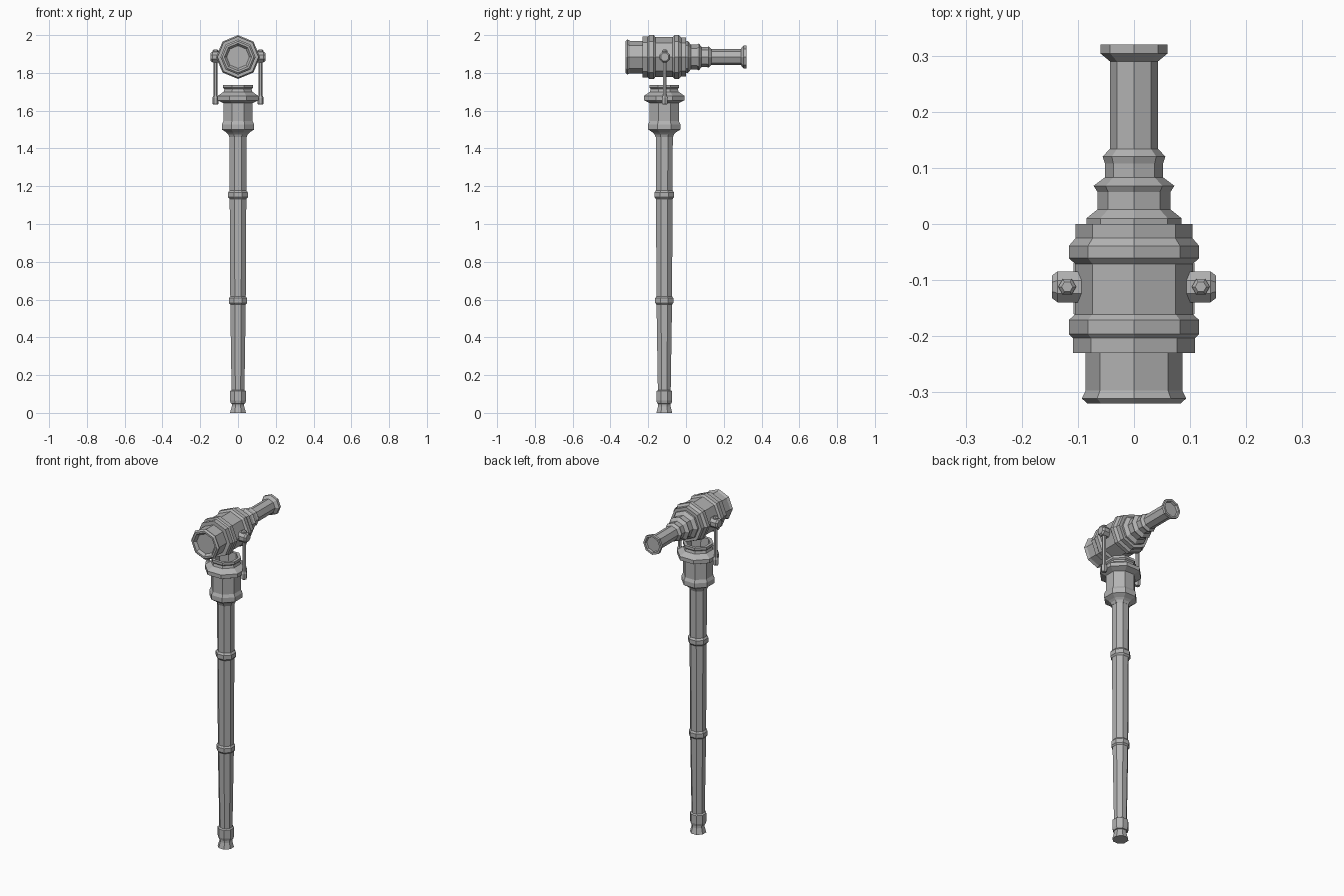
import bpy, bmesh, math
from mathutils import Matrix, Vector

grey = bpy.data.materials.new("plain grey")
grey.diffuse_color = (0.45, 0.45, 0.45, 1)


def lathe(name, profile, sides, loc, axis="Z", turn=0.0, scale=1.0):
    """Spin (radius, height) points into a flat-faced solid along an axis."""
    rot = {"Z": Matrix.Identity(3),
           "Y": Matrix.Rotation(-math.pi / 2, 3, "X"),
           "X": Matrix.Rotation(math.pi / 2, 3, "Y")}[axis]
    bm = bmesh.new()
    rings = []
    for r, h in profile:
        if r == 0:
            pts = [(0, 0, h)]
        else:
            pts = [(r * scale * math.cos(turn + 2 * math.pi * i / sides),
                    r * scale * math.sin(turn + 2 * math.pi * i / sides), h)
                   for i in range(sides)]
        rings.append([bm.verts.new(rot @ Vector(p) + Vector(loc)) for p in pts])
    for a, b in zip(rings, rings[1:]):
        for i in range(sides):
            j = (i + 1) % sides
            if len(a) == 1:
                bm.faces.new((a[0], b[j], b[i]))
            elif len(b) == 1:
                bm.faces.new((a[i], a[j], b[0]))
            else:
                bm.faces.new((a[i], a[j], b[j], b[i]))
    bmesh.ops.recalc_face_normals(bm, faces=bm.faces)
    me = bpy.data.meshes.new(name)
    bm.to_mesh(me)
    bm.free()
    me.materials.append(grey)
    ob = bpy.data.objects.new(name, me)
    bpy.context.collection.objects.link(ob)
    return ob


POST_Y, AXIS_Z = -0.115, 1.884
FLAT = math.pi / 8                 # turns a flat side to the front
WIDE = 1 / math.cos(FLAT)          # profile radii of the post are to the flats

# tapered post with foot and two rings
post = [(0, 0), (.042, 0), (.033, .035), (.033, .048), (.038, .05),
        (.042, .065), (.042, .10), (.042, .115), (.034, .12),
        (.041, .573), (.048, .582), (.048, .607), (.041, .617),
        (.044, 1.132), (.052, 1.142), (.052, 1.167), (.044, 1.178),
        (.045, 1.455), (.045, 1.49), (0, 1.49)]
lathe("post", post, 8, (0, POST_Y, 0), "Z", FLAT, WIDE)

# hollow cup on top of the post
cup = [(0, 1.46), (.046, 1.46), (.052, 1.475), (.062, 1.485), (.085, 1.50),
       (.085, 1.528), (.077, 1.545), (.077, 1.64), (.108, 1.655),
       (.108, 1.678), (.076, 1.70), (.072, 1.715), (.079, 1.722),
       (.079, 1.737), (.062, 1.737), (.058, 1.66), (0, 1.66)]
lathe("cup", cup, 8, (0, POST_Y, 0), "Z", FLAT, WIDE)

# stepped barrel, a corner at the top, with recessed glass at both ends
barrel = [(0, -.305), (.06, -.305), (.072, -.32), (.083, -.32), (.093, -.311),
          (.086, -.297), (.086, -.23), (.109, -.23), (.109, -.203),
          (.116, -.196), (.116, -.171), (.105, -.161), (.105, -.071),
          (.116, -.061), (.116, -.039), (.104, -.025), (.104, 0),
          (.085, 0), (.085, .01), (.065, .026), (.065, .057),
          (.072, .068), (.052, .083), (.052, .108), (.056, .12),
          (.043, .134), (.043, .29), (.060, .304), (.060, .32),
          (.048, .32), (.044, .308), (0, .308)]
lathe("barrel", barrel, 8, (0, 0, AXIS_Z), "Y")

# pivots and hanging rods on each side
pivot = [(0, .09), (.03, .09), (.03, .136), (.022, .146), (0, .146)]
rod = [(0, 1.632), (.013, 1.632), (.017, 1.64), (.017, 1.668), (.011, 1.68),
       (.011, 1.90), (.016, 1.905), (.016, 1.917), (.010, 1.924), (0, 1.924)]
lug = [(0, .075), (.013, .075), (.013, .125), (0, .125)]
for side, s in (("left", -1), ("right", 1)):
    lathe(side + "_pivot", [(r, s * h) for r, h in pivot], 8,
          (0, -.112, AXIS_Z), "X", FLAT)
    lathe(side + "_rod", rod, 6, (s * .119, -.112, 0))
    lathe(side + "_lug", [(r, s * h) for r, h in lug], 6,
          (0, -.112, 1.663), "X")
